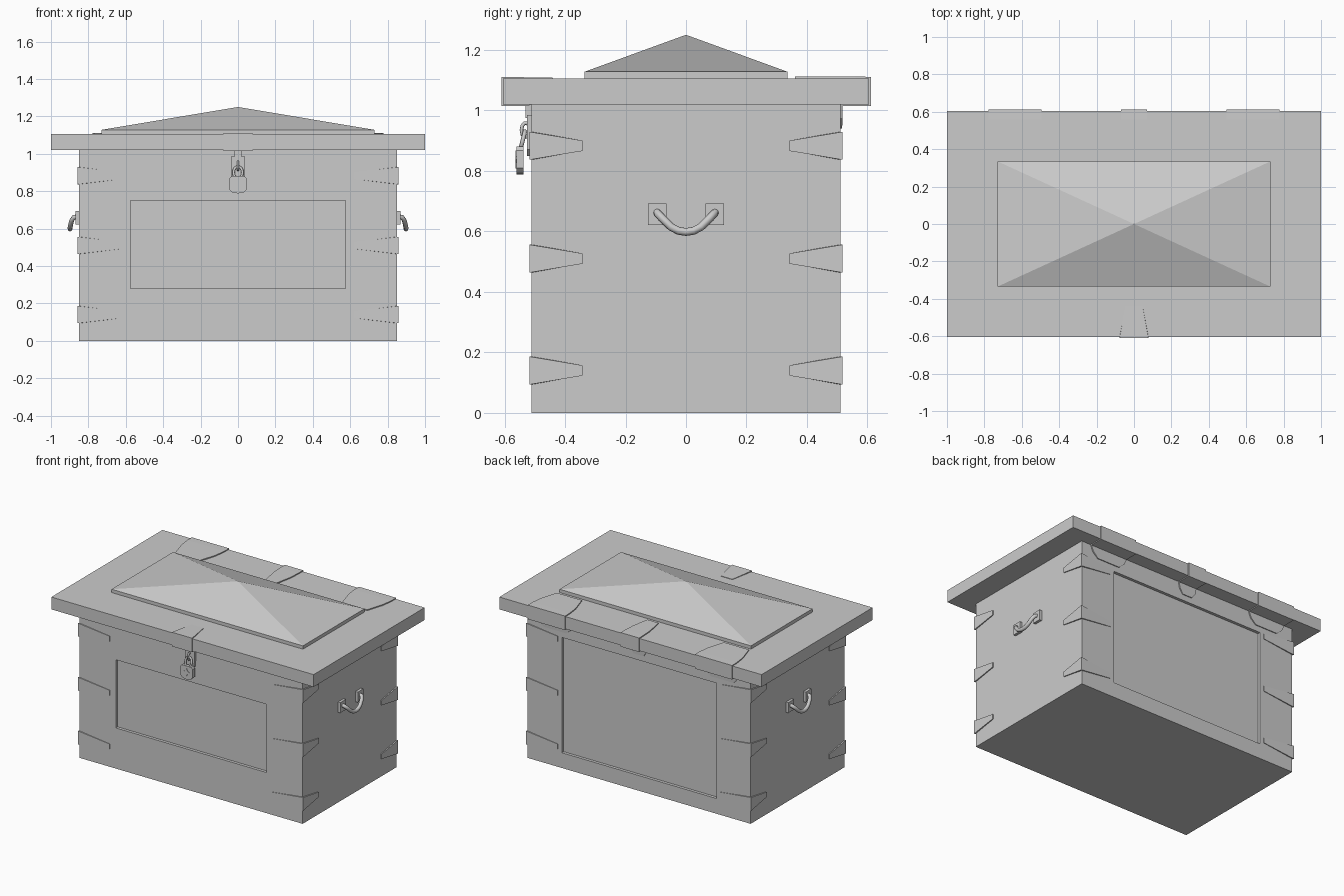
import bpy, math
from mathutils import Vector

if "Cube" in bpy.data.objects:
    bpy.data.objects.remove(bpy.data.objects["Cube"])


def make(name, verts, faces):
    me = bpy.data.meshes.new(name)
    me.from_pydata([tuple(v) for v in verts], [], faces)
    ob = bpy.data.objects.new(name, me)
    bpy.context.collection.objects.link(ob)
    bpy.context.view_layer.objects.active = ob
    ob.select_set(True)
    bpy.ops.object.mode_set(mode='EDIT')
    bpy.ops.mesh.select_all(action='SELECT')
    bpy.ops.mesh.normals_make_consistent(inside=False)
    bpy.ops.object.mode_set(mode='OBJECT')
    ob.select_set(False)
    return ob


def box(name, x0, x1, y0, y1, z0, z1):
    verts = [(x, y, z) for z in (z0, z1) for x, y in ((x0, y0), (x1, y0), (x1, y1), (x0, y1))]
    return make(name, verts, [(3, 2, 1, 0), (4, 5, 6, 7)] +
                [(i, (i + 1) % 4, (i + 1) % 4 + 4, i + 4) for i in range(4)])


def ribbon(name, stations, axis):
    """Folded metal band: stations are (inner point, outer point, half width along axis)."""
    a, verts, faces = Vector(axis), [], []
    for inner, outer, w in stations:
        p, q = Vector(inner), Vector(outer)
        verts += [p - a * w, q - a * w, q + a * w, p + a * w]
    n = len(stations)
    for s in range(n - 1):
        for k in range(4):
            j = (k + 1) % 4
            faces.append((s * 4 + k, s * 4 + j, s * 4 + j + 4, s * 4 + k + 4))
    faces += [(3, 2, 1, 0), tuple(range(4 * n - 4, 4 * n))]
    return make(name, verts, faces)


def slab(name, outline, y0, y1):
    """Extrude an x-z outline along y."""
    n = len(outline)
    verts = [(x, y, z) for y in (y0, y1) for x, z in outline]
    return make(name, verts, [tuple(range(n)), tuple(range(n, 2 * n))] +
                [(i, (i + 1) % n, (i + 1) % n + n, i + n) for i in range(n)])


def rod(name, pts, r, closed=False):
    cu = bpy.data.curves.new(name, 'CURVE')
    cu.dimensions = '3D'
    cu.bevel_depth, cu.bevel_resolution, cu.use_fill_caps = r, 2, True
    sp = cu.splines.new('POLY')
    sp.points.add(len(pts) - 1)
    for p, co in zip(sp.points, pts):
        p.co = (*co, 1)
    sp.use_cyclic_u = closed
    ob = bpy.data.objects.new(name, cu)
    bpy.context.collection.objects.link(ob)
    bpy.ops.object.select_all(action='DESELECT')
    bpy.context.view_layer.objects.active = ob
    ob.select_set(True)
    bpy.ops.object.convert(target='MESH')
    bpy.ops.object.shade_smooth_by_angle(angle=math.radians(50))
    bpy.context.object.select_set(False)


# chest body with shallow recessed panels front and back
body = box("chest_body", -.85, .85, -.51, .51, 0, 1.02)
for cut in (box("front_recess", -.575, .575, -.6, -.49, .28, .75),
            box("back_recess", -.59, .59, .49, .6, .105, .9)):
    mod = body.modifiers.new("recess", 'BOOLEAN')
    mod.operation, mod.object, mod.solver = 'DIFFERENCE', cut, 'EXACT'
    bpy.context.view_layer.objects.active = body
    bpy.ops.object.modifier_apply(modifier=mod.name)
    bpy.data.objects.remove(cut)

# lid slab and hipped raised centre
box("lid", -1, 1, -.605, .605, 1.02, 1.105)
hip = [(x, y, z) for z in (1.1, 1.128) for x, y in
       ((-.73, -.335), (.73, -.335), (.73, .335), (-.73, .335))] + [(0, 0, 1.25)]
make("lid_hip", hip, [(3, 2, 1, 0)] + [(i, (i + 1) % 4, (i + 1) % 4 + 4, i + 4) for i in range(4)] +
     [(4 + i, 4 + (i + 1) % 4, 8) for i in range(4)])

# corner bands, three per vertical edge
for sx in (-1, 1):
    for sy in (-1, 1):
        for z in (.14, .51, .883):
            ribbon("corner_band", [
                ((sx * .845, sy * .342, z), (sx * .856, sy * .342, z), .017),
                ((sx * .845, sy * .505, z), (sx * .858, sy * .517, z), .046),
                ((sx * .62, sy * .505, z), (sx * .62, sy * .513, z), .018)], (0, 0, 1))

# hinge straps wrapping the back of the lid onto the body
for cx, w, tip in ((-.637, .142, .095), (0, .07, .042), (.637, .142, .095)):
    path = [(.36, 1.1, .36, 1.112, tip), (.48, 1.1, .48, 1.112, w * .93),
            (.56, 1.1, .56, 1.112, w), (.6, 1.1, .611, 1.111, w),
            (.6, 1.025, .611, 1.014, w), (.505, 1.025, .518, 1.014, w),
            (.505, .975, .518, .975, w * .88), (.505, .94, .516, .94, tip * .9)]
    ribbon("hinge_strap", [((cx, a, b), (cx, c, d), h) for a, b, c, d, h in path], (1, 0, 0))

# front hasp strap
path = [(-.44, 1.1, -.44, 1.108, .046), (-.6, 1.1, -.61, 1.111, .077),
        (-.6, 1.025, -.61, 1.014, .077), (-.505, 1.025, -.522, 1.014, .075)]
ribbon("hasp_strap", [((0, a, b), (0, c, d), h) for a, b, c, d, h in path], (1, 0, 0))
box("hasp_tab", -.02, .02, -.53, -.505, .975, 1.02)
slab("hasp_plate", [(-.037, .985), (.037, .985), (.034, .87), (.015, .85), (-.015, .85), (-.034, .87)],
     -.526, -.505)


# staple, shackle and padlock
def ring(cy, cz, rx, rz, lean=0, n=14):
    out = []
    for i in range(n):
        t = 2 * math.pi * i / n
        out.append((rx * math.cos(t), cy + lean * math.sin(t), cz + rz * math.sin(t)))
    return out


rod("staple_ring", [(0, -.53 + .014 * math.cos(t * math.pi / 5), .935 + .024 * math.sin(t * math.pi / 5))
                    for t in range(10)], .006, True)
rod("shackle", ring(-.54, .9, .024, .032, .008), .007, True)
slab("padlock", [(-.047, .868), (-.036, .88), (.036, .88), (.047, .868), (.047, .81), (.03, .793),
                 (0, .788), (-.03, .793), (-.047, .81)], -.561, -.537)
slab("keyhole_plate", [((.026 if i % 2 == 0 else .013) * math.sin(i * math.pi / 4),
                        .838 + (.03 if i % 2 == 0 else .014) * math.cos(i * math.pi / 4))
                       for i in range(8)], -.564, -.555)

# side handles with mounting plates
for sx in (-1, 1):
    xs = sorted((sx * .845, sx * .868))
    for sy in (-1, 1):
        ys = sorted((sy * .065, sy * .125))
        box("handle_mount", *xs, *ys, .622, .693)
    half = [(.86, .096, .663), (.878, .094, .66), (.889, .078, .643), (.896, .05, .615),
            (.898, .025, .602)]
    pts = [(sx * x, -y, z) for x, y, z in half] + [(sx * .898, 0, .598)] + \
          [(sx * x, y, z) for x, y, z in reversed(half)]
    rod("side_handle", pts, .013)
